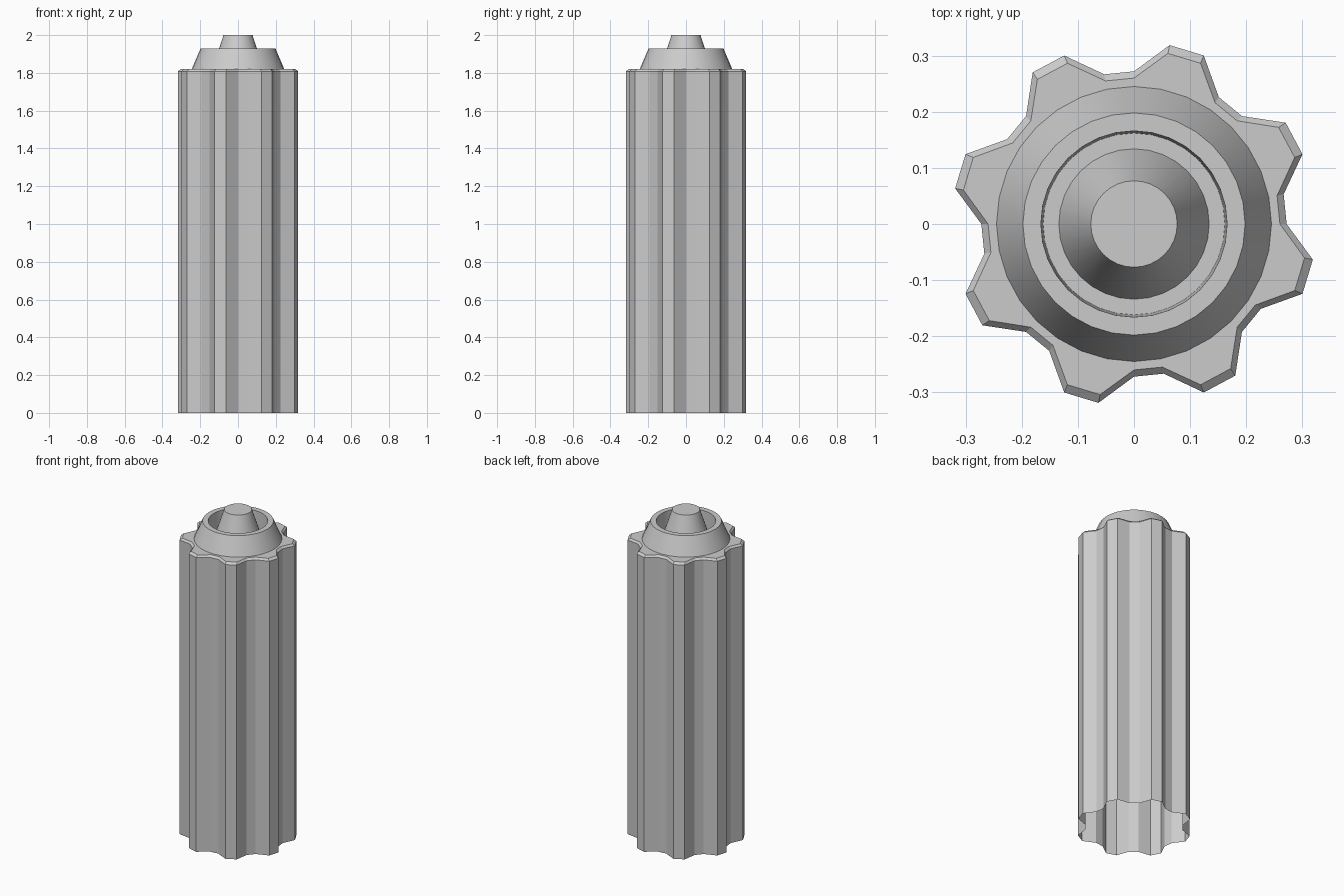
import bpy, bmesh
from math import sin, cos, tau, radians

if "Cube" in bpy.data.objects:
    bpy.data.objects.remove(bpy.data.objects["Cube"])

SEG = 32


def lathe(name, rings, cap_end=False, smooth=False):
    """Stack rings of (height, repeating radii) and bridge them with quads."""
    bm = bmesh.new()
    loops = []
    for z, radii in rings:
        loops.append([bm.verts.new((radii[i % len(radii)] * cos(tau * i / SEG),
                                    radii[i % len(radii)] * sin(tau * i / SEG), z))
                      for i in range(SEG)])
    for a, b in zip(loops, loops[1:]):
        for i in range(SEG):
            j = (i + 1) % SEG
            bm.faces.new((a[i], a[j], b[j], b[i]))
    if cap_end:
        bm.faces.new(loops[-1])
    mesh = bpy.data.meshes.new(name)
    bm.to_mesh(mesh)
    bm.free()
    obj = bpy.data.objects.new(name, mesh)
    bpy.context.collection.objects.link(obj)
    if smooth:
        bpy.context.view_layer.objects.active = obj
        obj.select_set(True)
        bpy.ops.object.shade_smooth_by_angle(angle=radians(30))
        obj.select_set(False)
    return obj


# Fluted sleeve: eight ridges, open at the bottom, chamfered top shoulder
outer = (0.272, 0.272, 0.325, 0.325)
inner = (0.26, 0.26, 0.31, 0.31)
lathe("fluted_sleeve", [(0, outer), (1.808, outer), (1.82, inner), (1.82, (0.245,))])

# Tapered collar with a recess and a central stud
lathe("collar_and_stud",
      [(1.82, (0.245,)), (1.93, (0.198,)), (1.93, (0.166,)),
       (1.825, (0.162,)), (1.825, (0.134,)), (2.0, (0.077,))],
      cap_end=True, smooth=True)
